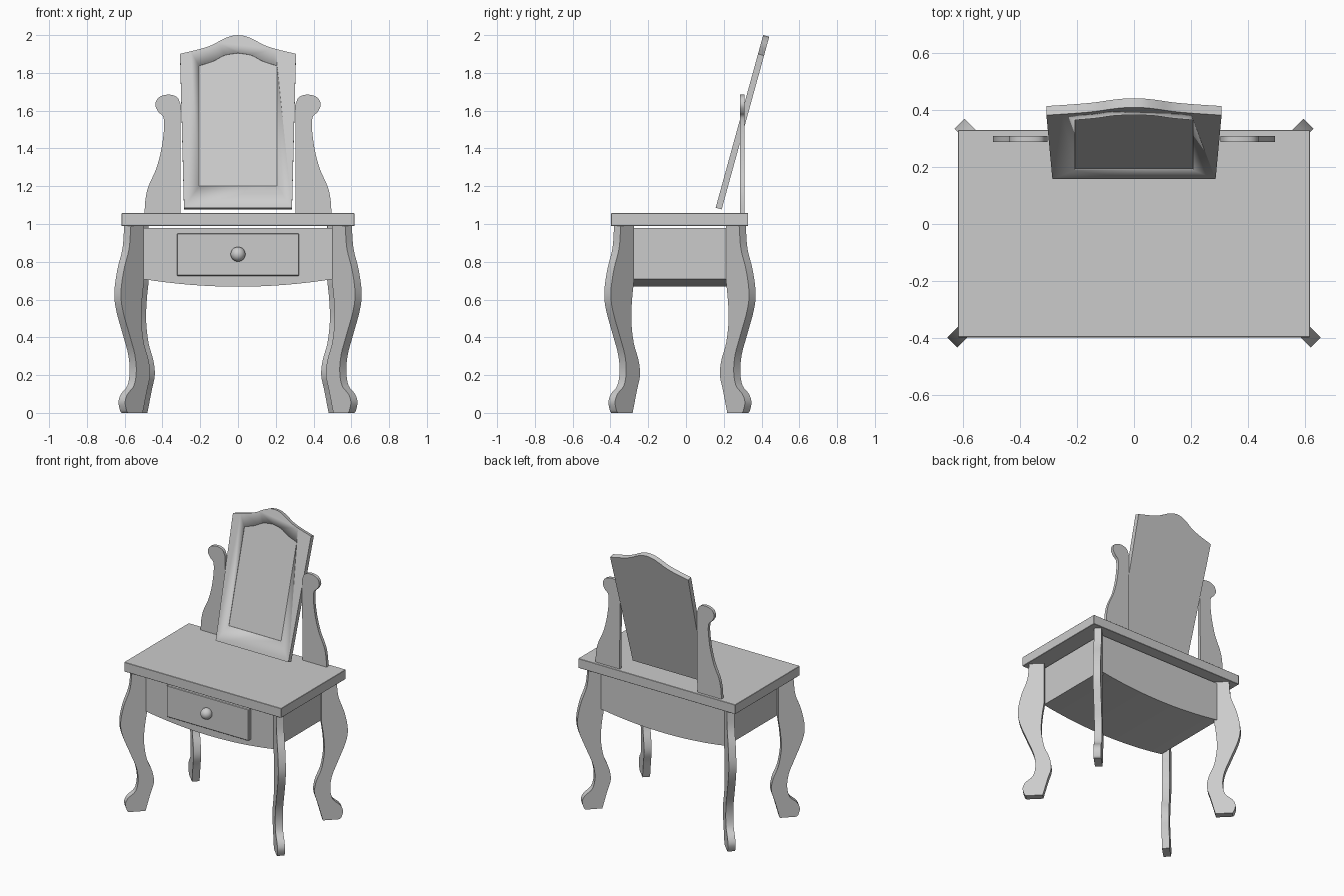
import bpy, bmesh, math
from mathutils import Vector, Matrix

if "Cube" in bpy.data.objects:
    bpy.data.objects.remove(bpy.data.objects["Cube"])


def finish(name, bm, angle=35):
    bmesh.ops.recalc_face_normals(bm, faces=bm.faces)
    me = bpy.data.meshes.new(name)
    bm.to_mesh(me)
    bm.free()
    ob = bpy.data.objects.new(name, me)
    bpy.context.collection.objects.link(ob)
    bpy.ops.object.select_all(action='DESELECT')
    ob.select_set(True)
    bpy.context.view_layer.objects.active = ob
    bpy.ops.object.shade_smooth_by_angle(angle=math.radians(angle))
    return ob


def smooth(pts, n=4):
    """Catmull-Rom curve through open 2D points."""
    p = [Vector(q) for q in pts]
    p = [2 * p[0] - p[1]] + p + [2 * p[-1] - p[-2]]
    out = []
    for a, b, c, d in zip(p, p[1:], p[2:], p[3:]):
        for i in range(n):
            t = i / n
            out.append(0.5 * (2 * b + (c - a) * t + (2 * a - 5 * b + 4 * c - d) * t * t
                              + (3 * b - a - 3 * c + d) * t ** 3))
    return out + [p[-2]]


def mirrored(half):
    """Complete a top edge running from +x to the centre."""
    return list(half) + [Vector((-q[0], q[1])) for q in reversed(half[:-1])]


def prism(name, pts, place, depth):
    """Extrude a closed profile, placed in space by a function, along depth."""
    bm = bmesh.new()
    f = bm.faces.new([bm.verts.new(place(p[0], p[1])) for p in pts])
    ext = bmesh.ops.extrude_face_region(bm, geom=[f])
    vs = [g for g in ext['geom'] if isinstance(g, bmesh.types.BMVert)]
    bmesh.ops.translate(bm, verts=vs, vec=Vector(depth))
    if not any(len(x.verts) == len(pts) and x is f for x in bm.faces):
        bm.faces.new([v for v in bm.verts if v not in vs])
    return finish(name, bm)


def box(name, lo, hi, bevel=0.0):
    bm = bmesh.new()
    bmesh.ops.create_cube(bm, size=1)
    for v in bm.verts:
        v.co = [l + (c + 0.5) * (h - l) for c, l, h in zip(v.co, lo, hi)]
    if bevel:
        bmesh.ops.bevel(bm, geom=bm.edges[:], offset=bevel, segments=1, affect='EDGES')
    return finish(name, bm, 25)


# Table top
box("table_top", (-0.617, -0.397, 0.99), (0.617, 0.329, 1.057), 0.002)

# Apron case with bowed lower edge
arc = [(0.5 - i / 16, 0.708 - 0.04 * (1 - ((0.5 - i / 16) / 0.5) ** 2)) for i in range(17)]
prism("apron_case", [(-0.5, 0.98), (0.5, 0.98)] + arc,
      lambda x, z: (x, -0.318, z), (0, 0.578, 0))

# Drawer front and knob
box("drawer_front", (-0.323, -0.342, 0.726), (0.323, -0.30, 0.95), 0.004)
bm = bmesh.new()
bmesh.ops.create_uvsphere(bm, u_segments=24, v_segments=14, radius=0.039,
                          matrix=Matrix.Translation((0, -0.354, 0.84)))
finish("drawer_knob", bm)

# Cabriole legs, set diagonally at the corners
outer = smooth([(0.583, 0.99), (0.592, 0.87), (0.619, 0.76), (0.635, 0.64), (0.626, 0.545),
                (0.589, 0.41), (0.562, 0.31), (0.554, 0.22), (0.566, 0.145), (0.6, 0.1),
                (0.613, 0.058), (0.606, 0.015), (0.598, 0.0)])
inner = smooth([(0.52, 0.0), (0.497, 0.12), (0.481, 0.2), (0.489, 0.28), (0.514, 0.37),
                (0.527, 0.49), (0.523, 0.6), (0.513, 0.7)])
leg = outer + inner + [Vector((0.513, 0.99))]
T = 0.0175
for side, s in (("right", 1), ("left", -1)):
    prism("front_leg_" + side, leg,
          lambda x, z: (s * (x + 0.002 - T), 0.220 - x - T, z), (s * 2 * T, 2 * T, 0))
    prism("back_leg_" + side, leg,
          lambda x, z: (s * (x - 0.023 - T), x - 0.284 + T, z), (s * 2 * T, -2 * T, 0))

# Mirror supports with rounded tops
post = smooth([(0.495, 1.055), (0.49, 1.13), (0.474, 1.2), (0.434, 1.29), (0.407, 1.39),
               (0.392, 1.5), (0.395, 1.565), (0.42, 1.592), (0.438, 1.63), (0.42, 1.67),
               (0.37, 1.685), (0.323, 1.672), (0.303, 1.63)])
post = post + [Vector((0.305, 1.055))]
for side, s in (("right", 1), ("left", -1)):
    prism("mirror_support_" + side, post, lambda x, z: (s * x, 0.287, z), (0, 0.022, 0))

# Tilted mirror with crested top
tilt = math.radians(15.4)
up = Vector((0, math.sin(tilt), math.cos(tilt)))
back = Vector((0, math.cos(tilt), -math.sin(tilt)))
base = Vector((0, 0.157, 1.086))
crest = smooth([(0.307, 0.845), (0.2, 0.872), (0.135, 0.895), (0.085, 0.923),
                (0.04, 0.942), (0, 0.948)])
mirror = prism("mirror", [(-0.286, 0), (0.286, 0)] + mirrored(crest),
               lambda x, h: base + up * h + Vector((x, 0, 0)), back * 0.033)

# Shallow recess for the mirror glass
arch = smooth([(0.206, 0.78), (0.13, 0.806), (0.07, 0.838), (0, 0.85)])
cutter = prism("glass_recess_cutter", [(-0.206, 0.12), (0.206, 0.12)] + mirrored(arch),
               lambda x, h: base - back * 0.02 + up * h + Vector((x, 0, 0)), back * 0.024)
cutter.hide_render = True
mod = mirror.modifiers.new("glass_recess", 'BOOLEAN')
mod.operation = 'DIFFERENCE'
mod.solver = 'EXACT'
mod.object = cutter
bpy.context.view_layer.objects.active = mirror
bpy.ops.object.modifier_apply(modifier=mod.name)
bpy.data.objects.remove(cutter)
